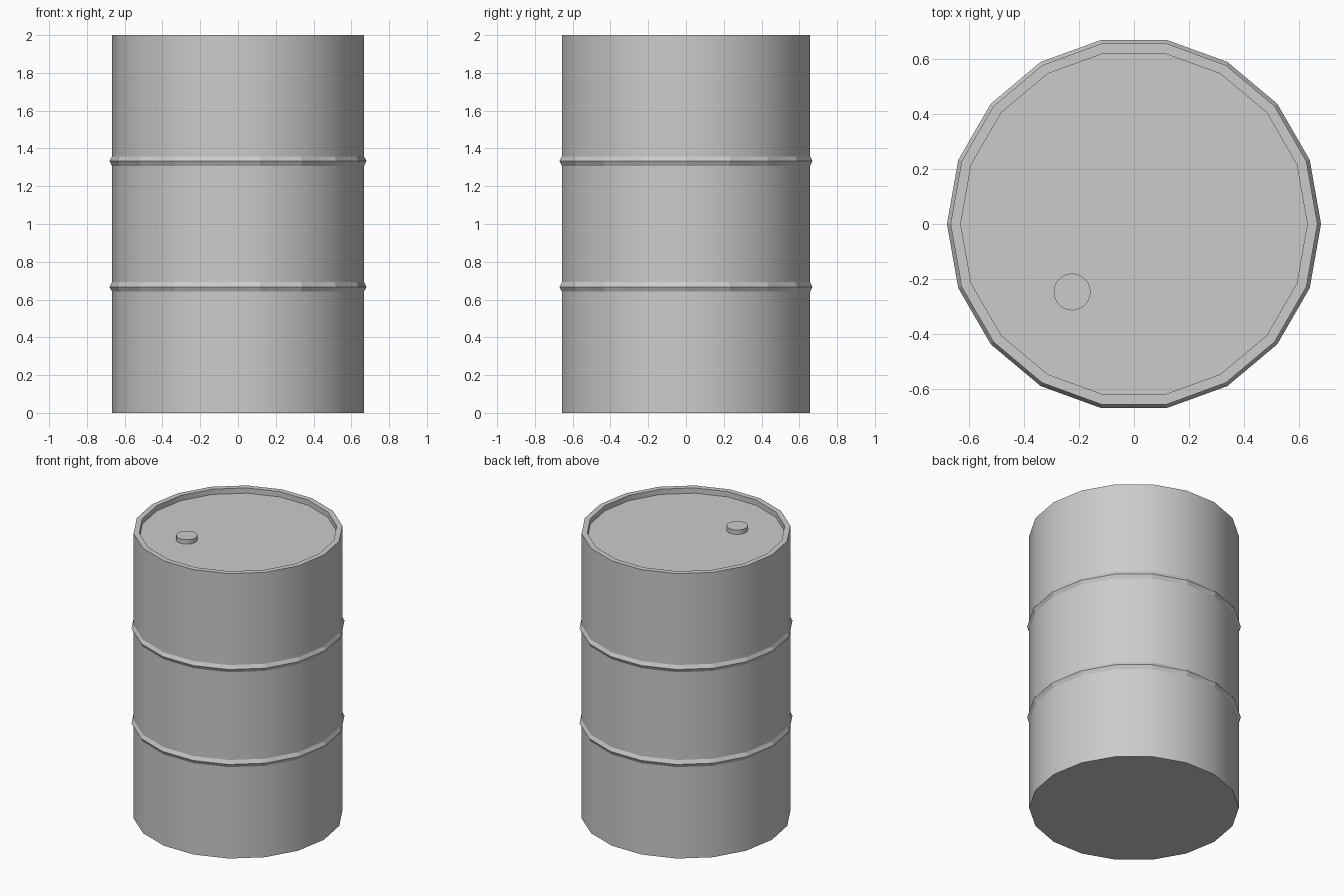
import bpy, bmesh
from math import cos, sin, pi, radians

if "Cube" in bpy.data.objects:
    bpy.data.objects.remove(bpy.data.objects["Cube"])

SIDES = 18
RADIUS = 0.667


def lathe(name, profile, sides=SIDES, closed=False, location=(0, 0, 0), smooth=True):
    """Spin (radius, z) points around z; open profiles get flat end caps."""
    bm = bmesh.new()
    rings = [[bm.verts.new((r * cos(2 * pi * i / sides), r * sin(2 * pi * i / sides), z))
              for i in range(sides)] for r, z in profile]
    pairs = list(zip(rings, rings[1:]))
    if closed:
        pairs.append((rings[-1], rings[0]))
    else:
        bm.faces.new(rings[0][::-1])
        bm.faces.new(rings[-1])
    for a, b in pairs:
        for i in range(sides):
            j = (i + 1) % sides
            bm.faces.new((a[i], a[j], b[j], b[i]))
    bmesh.ops.recalc_face_normals(bm, faces=bm.faces)
    mesh = bpy.data.meshes.new(name)
    bm.to_mesh(mesh)
    bm.free()
    obj = bpy.data.objects.new(name, mesh)
    obj.location = location
    bpy.context.collection.objects.link(obj)
    if smooth:
        bpy.ops.object.select_all(action='DESELECT')
        obj.select_set(True)
        bpy.context.view_layer.objects.active = obj
        bpy.ops.object.shade_smooth_by_angle(angle=radians(30))
    return obj


# Drum body with raised rim and recessed lid
LID_Z = 1.963
lathe("drum_body", [(RADIUS, 0), (RADIUS, 2), (0.63, 2), (0.63, LID_Z)])

# Two reinforcing hoops with a ridge, slightly sunk into the body
for name, z in (("lower_hoop", 2 / 3), ("upper_hoop", 4 / 3)):
    lathe(name, [(RADIUS - 0.002, -0.029), (0.68, 0), (RADIUS - 0.002, 0.029)],
          closed=True, location=(0, 0, z), smooth=False)

# Filler cap on the lid
lathe("filler_cap", [(0.067, 0), (0.067, 0.031)], sides=32,
      location=(-0.225, -0.247, LID_Z))
